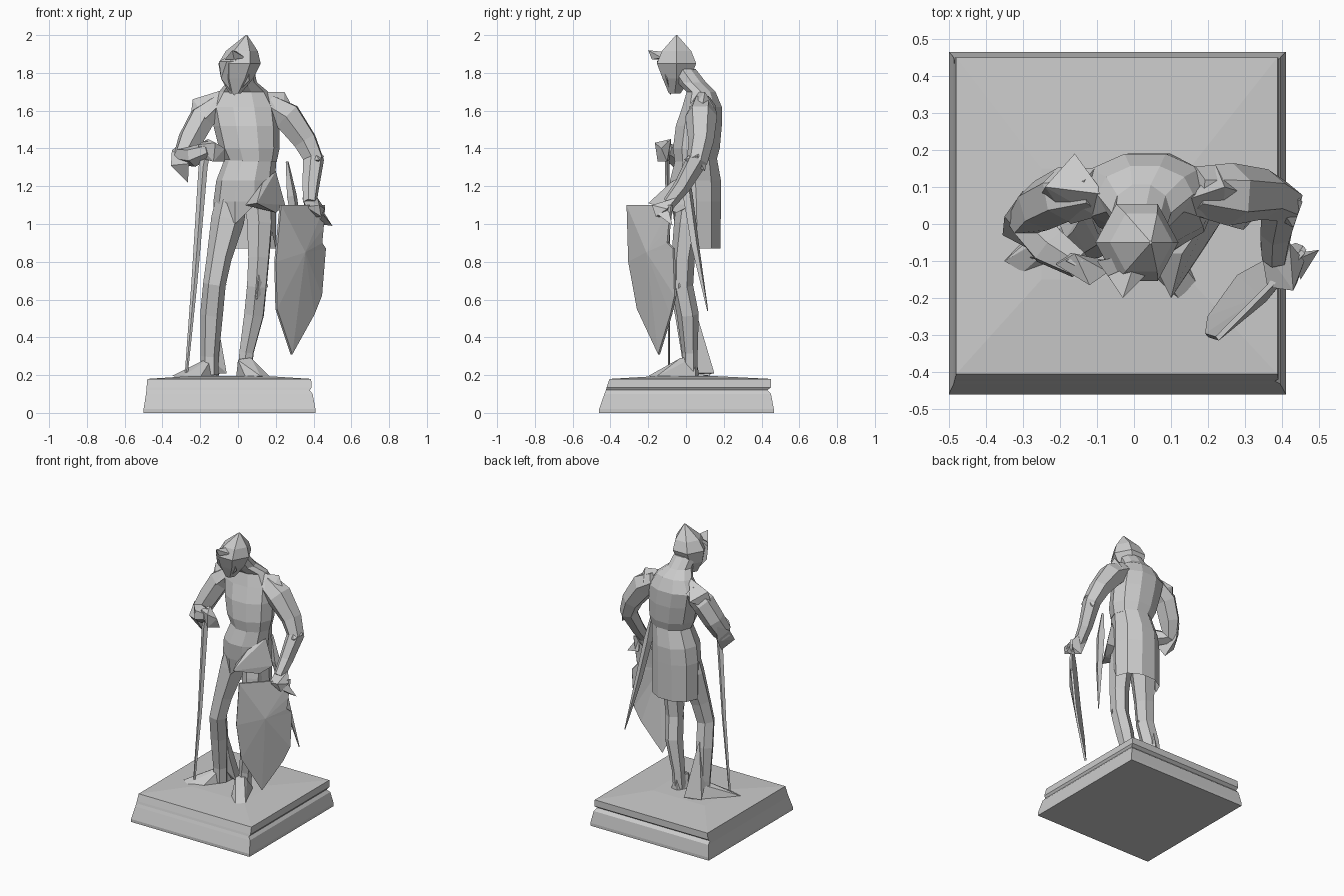
import bpy, bmesh
from math import sin, cos, pi
from mathutils import Vector


def finish(name, bm):
    bmesh.ops.recalc_face_normals(bm, faces=bm.faces)
    me = bpy.data.meshes.new(name)
    bm.to_mesh(me)
    bm.free()
    ob = bpy.data.objects.new(name, me)
    bpy.context.collection.objects.link(ob)
    return ob


def skin(name, rings, caps=True):
    """Bridge equal-length rings of points."""
    bm = bmesh.new()
    vs = [[bm.verts.new(p) for p in r] for r in rings]
    n = len(vs[0])
    for a, b in zip(vs, vs[1:]):
        for i in range(n):
            j = (i + 1) % n
            bm.faces.new((a[i], a[j], b[j], b[i]))
    if caps:
        bm.faces.new(vs[0])
        bm.faces.new(vs[-1])
    return finish(name, bm)


def oval(cx, cy, z, rx, ry, n=10):
    return [(cx + rx * sin(2 * pi * (i + .5) / n), cy + ry * cos(2 * pi * (i + .5) / n), z)
            for i in range(n)]


def limb(name, path, n=6):
    """Tube along (x, y, z, radius) points."""
    pts = [Vector(p[:3]) for p in path]
    rings, q, prev = [], None, None
    for i, p in enumerate(pts):
        d = (pts[min(i + 1, len(pts) - 1)] - pts[max(i - 1, 0)]).normalized()
        q = d.to_track_quat('Z', 'Y') if q is None else prev.rotation_difference(d) @ q
        prev = d
        r = path[i][3]
        rings.append([p + q @ Vector((r * cos(2 * pi * k / n), r * sin(2 * pi * k / n), 0))
                      for k in range(n)])
    return skin(name, rings)


def hull(name, pts):
    bm = bmesh.new()
    for p in pts:
        bm.verts.new(p)
    res = bmesh.ops.convex_hull(bm, input=bm.verts)
    bmesh.ops.delete(bm, geom=[v for v in res['geom_interior'] if isinstance(v, bmesh.types.BMVert)],
                     context='VERTS')
    return finish(name, bm)


# Plinth with flared foot, groove at the back and a slightly mounded top
def rect(x0, x1, y0, y1, z):
    return [(x0, y0, z), (x1, y0, z), (x1, y1, z), (x0, y1, z)]


skin("plinth", [rect(-.5, .41, -.46, .465, 0), rect(-.5, .41, -.46, .465, .02),
                rect(-.487, .395, -.432, .45, .1), rect(-.485, .38, -.424, .43, .12),
                rect(-.484, .39, -.42, .45, .135), rect(-.48, .387, -.405, .45, .18),
                rect(-.25, .15, -.15, .15, .195)])

# Torso: waist, chest, shoulders, neck
skin("torso", [oval(.07, .05, 1.33, .135, .115), oval(.06, .055, 1.4, .16, .13),
               oval(.045, .068, 1.52, .175, .128), oval(.03, .085, 1.62, .18, .11),
               oval(.03, .08, 1.7, .13, .08), oval(.02, .03, 1.75, .08, .08),
               oval(.01, -.02, 1.82, .075, .075)])

# Long skirt: hem high and jagged in front, low at the back
hem = []
for i, (x, y, z) in enumerate(oval(.035, .06, .87, .165, .128)):
    hem.append((x, y, .87 if y > .05 else (1.0 if i % 2 else 1.1)))
skin("skirt", [oval(.07, .055, 1.36, .135, .112), oval(.04, .05, 1.23, .155, .142),
               oval(.035, .055, 1.12, .165, .137), hem], caps=False)

# Head with pointed helmet and visor
skin("helmet", [oval(-.015, -.06, 1.69, .03, .035, 6), oval(-.005, -.05, 1.77, .085, .085, 6),
                oval(.008, -.05, 1.85, .112, .12, 6), oval(.02, -.05, 1.915, .085, .09, 6),
                oval(.045, -.05, 2.0, .004, .004, 6)])
hull("visor", [(-.1, -.1, 1.86), (-.06, -.155, 1.86), (.05, -.14, 1.87), (-.09, -.1, 1.77),
               (-.03, -.115, 1.78), (-.02, -.08, 1.68), (.06, -.1, 1.76), (0, -.08, 1.92)])
hull("visor_peak", [(-.03, -.2, 1.92), (-.07, -.14, 1.87), (.04, -.13, 1.88), (0, -.11, 1.91),
                    (-.02, -.18, 1.87)])

# Arms
limb("left_arm", [(.16, .09, 1.63, .065), (.26, .08, 1.57, .085), (.355, .08, 1.44, .068),
                  (.4, .06, 1.34, .058), (.385, -.02, 1.2, .046), (.38, -.09, 1.11, .036)])
limb("right_arm", [(-.1, .09, 1.63, .06), (-.19, .08, 1.56, .075), (-.25, .05, 1.45, .07),
                   (-.285, .01, 1.36, .062), (-.23, -.06, 1.36, .058), (-.15, -.11, 1.39, .04)])
hull("left_shoulder_plate", [(.155, .07, 1.7), (.245, .1, 1.7), (.31, .08, 1.58), (.24, .01, 1.58),
                             (.17, .02, 1.63), (.22, .16, 1.6)])
hull("right_shoulder_plate", [(-.08, .08, 1.71), (-.24, .1, 1.66), (-.255, .07, 1.53), (-.17, .0, 1.56),
                              (-.1, .02, 1.63), (-.16, .19, 1.6)])
hull("left_elbow_guard", [(.455, .06, 1.36), (.4, .12, 1.37), (.42, .1, 1.28), (.36, .1, 1.44),
                          (.43, -.01, 1.34), (.36, .03, 1.33)])
hull("right_elbow_guard", [(-.35, .02, 1.39), (-.355, -.03, 1.31), (-.3, .09, 1.43), (-.265, -.01, 1.22),
                           (-.29, .07, 1.32), (-.26, -.08, 1.32)])
hull("right_hand", [(-.21, -.11, 1.42), (-.16, -.08, 1.45), (-.12, -.165, 1.43), (-.07, -.13, 1.4),
                    (-.07, -.1, 1.33), (-.13, -.15, 1.33), (-.2, -.08, 1.35)])
hull("left_hand", [(.34, -.05, 1.14), (.42, -.05, 1.14), (.46, -.1, 1.08), (.43, -.18, 1.1),
                   (.36, -.17, 1.09), (.37, -.08, 1.03), (.44, -.16, 1.04)])
hull("left_cuff_point", [(.43, -.1, 1.1), (.45, -.15, 1.05), (.42, -.08, 1.0), (.5, -.07, .99)])

# Legs and feet
limb("right_leg", [(-.02, .04, 1.2, .08), (-.055, .02, 1.02, .088), (-.1, -.02, .82, .066),
                   (-.125, -.04, .68, .06), (-.14, -.005, .52, .06), (-.15, .02, .3, .048),
                   (-.15, .02, .2, .048)])
limb("left_leg", [(.1, .04, 1.2, .08), (.115, .01, 1.0, .074), (.11, -.015, .82, .062),
                  (.1, -.02, .67, .058), (.085, .01, .52, .058), (.045, .02, .32, .042),
                  (.035, .02, .2, .042)])
hull("right_knee_guard", [(-.185, -.03, .66), (-.13, -.09, .7), (-.06, -.03, .68), (-.12, -.06, .78),
                          (-.13, -.07, .6)])
hull("left_knee_guard", [(.16, -.03, .67), (.11, -.08, .7), (.045, -.03, .67), (.11, -.06, .78),
                         (.1, -.07, .6)])
hull("right_foot", [(-.35, -.1, .195), (-.3, -.13, .19), (-.2, -.1, .19), (-.11, .02, .19),
                    (-.1, .13, .2), (-.17, .09, .19), (-.2, -.01, .27), (-.13, .02, .3), (-.13, .09, .3)])
hull("left_foot", [(.17, -.16, .19), (.12, -.2, .195), (.04, -.13, .19), (-.01, .0, .19), (.02, .07, .2),
                   (.08, .05, .19), (0, -.03, .28), (.07, -.03, .29), (.04, .05, .3)])
hull("right_calf_drape", [(-.13, .04, .58), (-.18, .03, .32), (-.06, .06, .21), (-.09, .15, .21),
                          (-.19, .1, .2), (-.09, .03, .38)])

# Sword held point-down, scabbard on the left hip
skin("sword", [[(x + dx * w, y + dy * w * .5, z) for dx, dy in ((-1, 0), (0, -1), (1, 0), (0, 1))]
               for x, y, z, w in ((-.16, -.1, 1.44, .024), (-.185, -.1, 1.3, .024),
                                  (-.23, -.09, .7, .016), (-.275, -.09, .19, .008))])
limb("scabbard", [(.26, .0, 1.33, .008), (.285, .01, 1.15, .028), (.33, .05, .88, .022),
                  (.39, .115, .54, .003)], 4)

# Skirt folds at the left hip
hull("hip_fold", [(.2, .02, 1.28), (.13, -.08, 1.22), (.1, -.2, 1.11), (.2, -.05, 1.06), (.25, .03, 1.1),
                  (.15, .04, 1.1), (.04, -.08, 1.1)])

# Shield: outline in (along, z, lean) turned 45 degrees, with a bulged centre
outline = [(-.165, 1.1, .025), (.165, 1.1, .005), (.15, .98, .01), (.14, .9, .01), (.175, .87, 0),
           (.165, .62, -.02), (.12, .52, -.03), (-.01, .31, -.06), (-.145, .55, -.03), (-.18, .8, 0)]
along, out = Vector((.745, .667, 0)), Vector((.667, -.745, 0))
origin = Vector((.33, -.18, 0))


def shield_point(u, z, o):
    return origin + along * u + out * o + Vector((0, 0, z))


bm = bmesh.new()
for bulge, thick in ((.04, .008), (.02, -.006)):
    rim = [bm.verts.new(shield_point(u, z, o + thick)) for u, z, o in outline]
    mid = bm.verts.new(shield_point(0, .85, bulge))
    for i in range(len(rim)):
        bm.faces.new((rim[i - 1], rim[i], mid))
    if bulge < .03:
        for i in range(len(rim)):
            bm.faces.new((rim[i - 1], rim[i], front[i], front[i - 1]))
    front = rim
finish("shield", bm)
